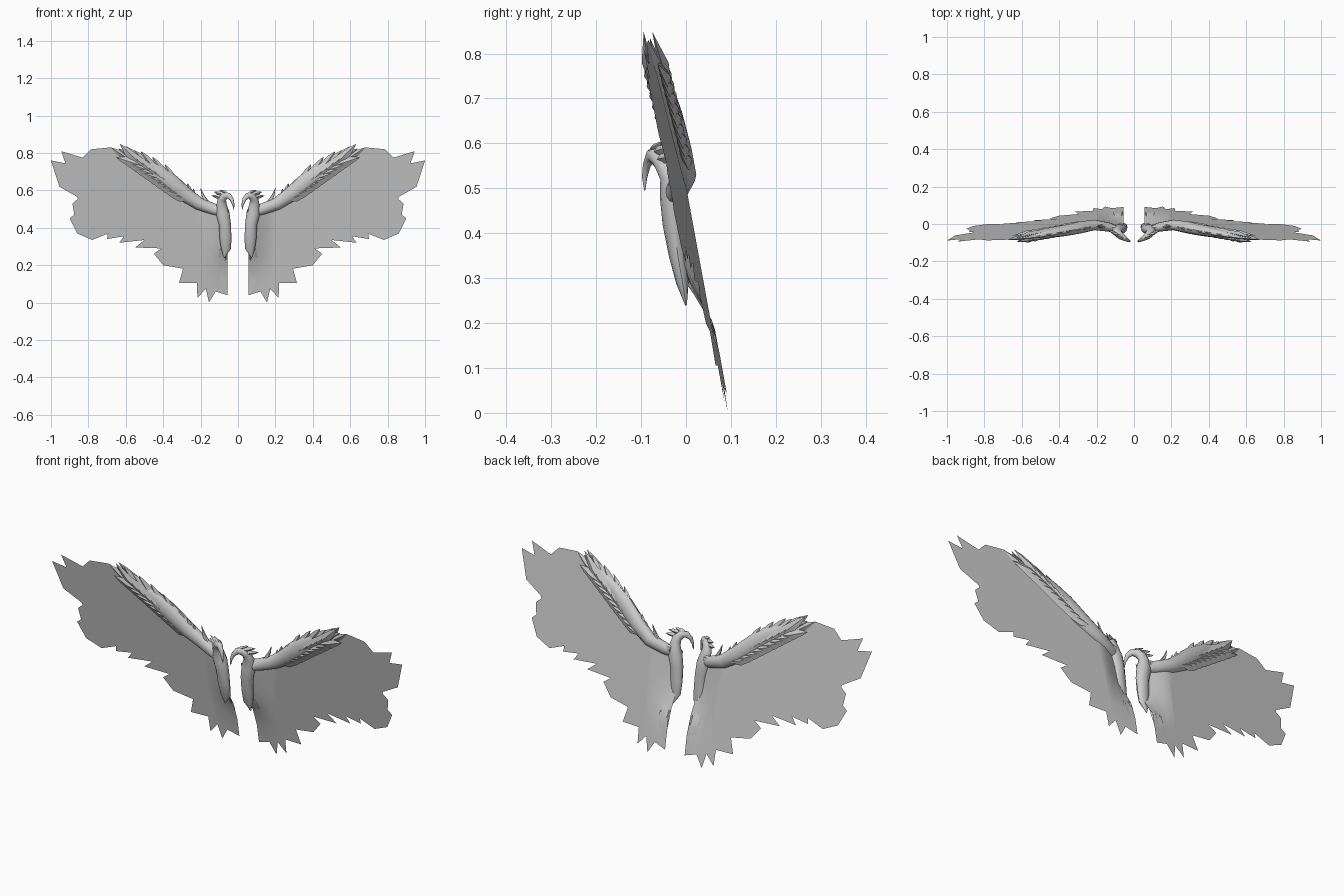
import bpy, bmesh, math
from mathutils import Vector

if "Cube" in bpy.data.objects:
    bpy.data.objects.remove(bpy.data.objects["Cube"])

grey = bpy.data.materials.new("feather grey")
grey.diffuse_color = (0.6, 0.6, 0.6, 1)
grey.use_nodes = True
grey.node_tree.nodes["Principled BSDF"].inputs["Base Color"].default_value = grey.diffuse_color


def sheet_y(x, z):
    """Depth of the feather sheet: leaning plane, curled forward at the breast."""
    curl = 0.08 * max(0, 1 - x / 0.18) * min(1, max(0, (z - 0.2) / 0.1))
    return 0.1015 - 0.18 * z - 0.053 * x - curl


def finish(name, bm, angle=40):
    """Turn a bmesh into a smooth object mirrored to the other wing."""
    mesh = bpy.data.meshes.new(name)
    bm.to_mesh(mesh)
    bm.free()
    mesh.materials.append(grey)
    ob = bpy.data.objects.new(name, mesh)
    bpy.context.collection.objects.link(ob)
    bpy.ops.object.select_all(action='DESELECT')
    ob.select_set(True)
    bpy.context.view_layer.objects.active = ob
    bpy.ops.object.shade_smooth_by_angle(angle=math.radians(angle))
    mod = ob.modifiers.new("other_wing", 'MIRROR')
    mod.use_mirror_merge = False
    return ob


def loft(name, rings, sides=12):
    """Tube through (x, y, z, half width, half depth) stations."""
    bm = bmesh.new()
    pts = [Vector(r[:3]) for r in rings]
    loops = []
    for i, r in enumerate(rings):
        t = (pts[min(i + 1, len(pts) - 1)] - pts[max(i - 1, 0)]).normalized()
        u = t.cross(Vector((0, 1, 0))).normalized()
        v = t.cross(u)
        loops.append([bm.verts.new(pts[i] + u * r[3] * math.cos(a) + v * r[4] * math.sin(a))
                      for a in (2 * math.pi * k / sides for k in range(sides))])
    for a, b in zip(loops, loops[1:]):
        for k in range(sides):
            n = (k + 1) % sides
            bm.faces.new((a[k], a[n], b[n], b[k]))
    bm.faces.new(loops[0])
    bm.faces.new(loops[-1])
    bmesh.ops.recalc_face_normals(bm, faces=bm.faces)
    return finish(name, bm)


def feathers(name, blades, offset, thick=0.012):
    """Pointed blades (base x, base z, tip x, tip z, width) lying along the sheet."""
    bm = bmesh.new()
    for bx, bz, tx, tz, w in blades:
        d = Vector((tx - bx, tz - bz))
        n = Vector((-d.y, d.x)).normalized() * w / 2

        def vert(f, s, lift=0.0):
            x, z = bx + d.x * f + n.x * s, bz + d.y * f + n.y * s
            fade = 1 - 0.6 * f
            return bm.verts.new((x, sheet_y(x, z) + offset * fade + lift, z))

        rim = [vert(0, 0), vert(0.4, -1), vert(0.75, -0.6), vert(1, 0),
               vert(0.75, 0.6), vert(0.4, 1)]
        for lift in (-thick, thick):
            ridge = vert(0.42, 0, lift)
            for k in range(6):
                bm.faces.new((rim[k], rim[(k + 1) % 6], ridge))
    bmesh.ops.recalc_face_normals(bm, faces=bm.faces)
    return finish(name, bm, 30)


# Large feather sheet with a ragged edge: inner edge, tail, trailing edge, tip, leading edge
outline = [
    (.05, .5), (.055, .42), (.08, .33), (.1, .28), (.113, .18), (.1, .13),
    (.056, .04), (.11, .075), (.155, 0), (.172, .075), (.217, .025), (.22, .105),
    (.315, .105), (.255, .175), (.4, .2), (.33, .255), (.45, .262), (.41, .29),
    (.55, .295), (.5, .335), (.635, .32), (.61, .355), (.7, .34), (.68, .375),
    (.78, .335), (.75, .385), (.86, .37), (.79, .425), (.9, .45), (.83, .51),
    (.885, .53), (.85, .56), (.955, .62), (.885, .655), (1, .76), (.87, .735),
    (.945, .81), (.83, .775), (.785, .82), (.75, .785), (.68, .83), (.64, .79),
    (.55, .75), (.42, .68), (.3, .58), (.2, .525), (.1, .5)]
bm = bmesh.new()
bm.faces.new([bm.verts.new((x, 0, z)) for x, z in outline])
bmesh.ops.triangulate(bm, faces=bm.faces[:])
bmesh.ops.subdivide_edges(bm, edges=bm.edges[:], cuts=3, use_grid_fill=True)
for v in bm.verts:
    v.co.y = sheet_y(v.co.x, v.co.z)
finish("feather_sheet", bm)

# Thick arm along the leading edge
arm = [(.07, .48, .02, .015), (.13, .5, .03, .024), (.21, .53, .034, .028),
       (.29, .585, .042, .032), (.37, .65, .048, .03), (.45, .705, .045, .024),
       (.54, .755, .033, .014), (.63, .79, .008, .004)]
loft("wing_arm", [(x, sheet_y(x, z), z, w, d) for x, z, w, d in arm])

# Breast, neck, head and hooked beak
loft("breast_and_head", [
    (.073, .0, .24, .002, .002), (.064, -.008, .29, .027, .014),
    (.067, -.018, .35, .032, .02), (.07, -.026, .42, .032, .026),
    (.082, -.03, .48, .036, .028), (.088, -.036, .525, .027, .022),
    (.085, -.05, .555, .023, .021), (.07, -.064, .572, .021, .02),
    (.05, -.077, .572, .016, .014), (.034, -.087, .553, .011, .009),
    (.025, -.092, .525, .006, .006), (.022, -.092, .495, .001, .001)])

# Crest spikes behind the head
feathers("head_crest", [(.06, .575, .13, .592, .026), (.07, .56, .142, .572, .026),
                        (.05, .58, .1, .603, .02)], -.015)

# Curved shoulder horn
loft("shoulder_horn", [(.1, -.02, .505, .02, .018), (.14, -.015, .515, .017, .014),
                       (.17, -.012, .54, .012, .01), (.188, -.012, .575, .007, .006),
                       (.2, -.012, .612, .001, .001)], 8)

# Feathers standing up along the leading edge
feathers("leading_feathers", [
    (.24, .54, .238, .61, .03), (.25, .55, .27, .64, .035), (.27, .57, .315, .665, .04),
    (.3, .59, .352, .695, .04), (.33, .62, .39, .74, .045), (.37, .65, .43, .755, .045),
    (.39, .67, .457, .78, .045), (.43, .69, .52, .81, .05), (.47, .72, .555, .815, .045),
    (.5, .73, .597, .836, .045), (.53, .74, .64, .825, .045), (.56, .75, .68, .83, .04)],
    0, .014)

# Covert feathers overlapping the arm on the front and back
coverts = []
for k in range(9):
    f = k / 8
    bx, bz = .25 + .26 * f, .545 + .185 * f
    for turn, length in ((.15, .17), (-.3, .15)):
        a = .62 + turn
        coverts.append((bx, bz, bx + length * math.cos(a), bz + length * math.sin(a), .05))
feathers("front_coverts", coverts, -.024)
feathers("back_coverts", coverts, .024)
